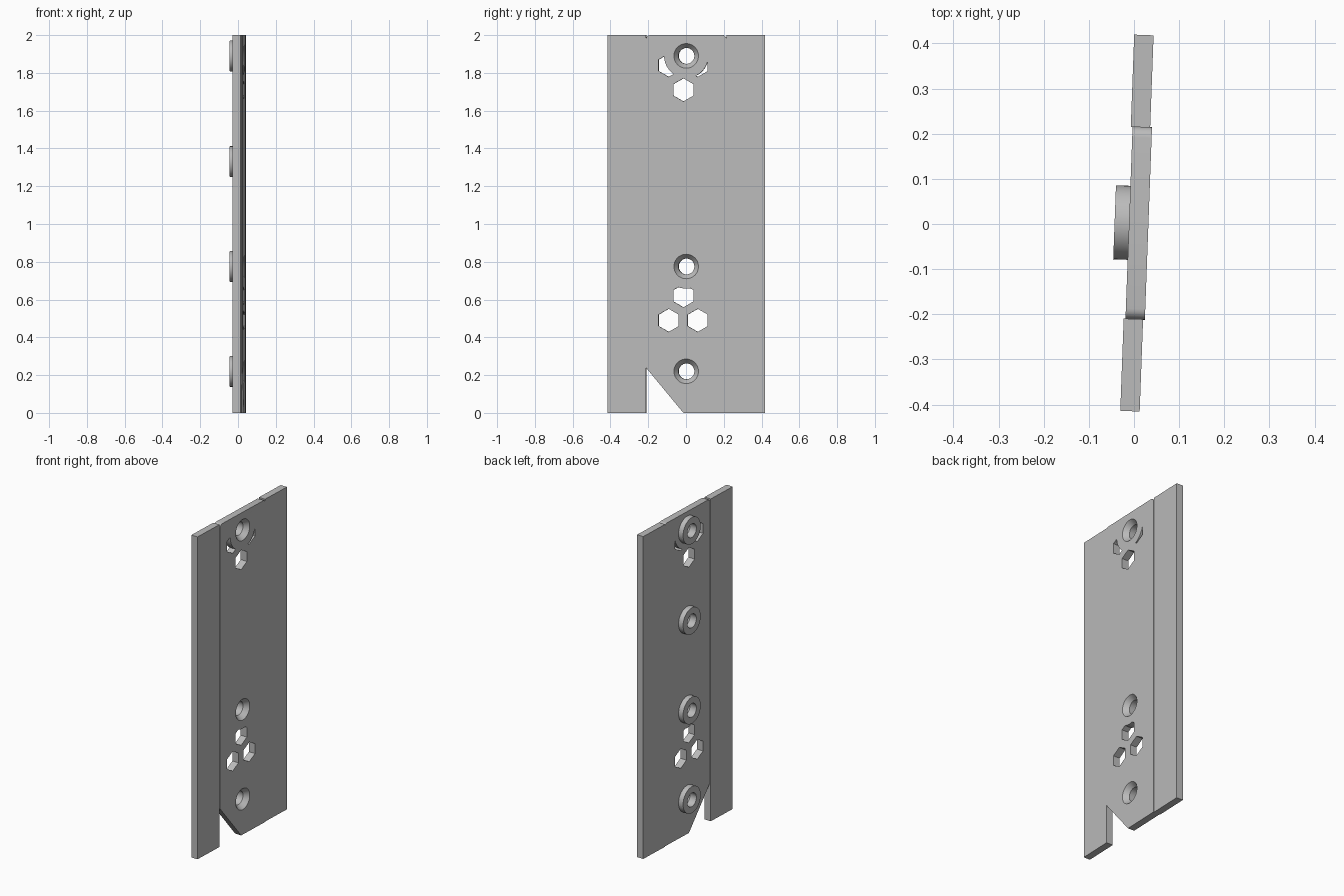
import bpy, bmesh, math
from mathutils import Matrix

if "Cube" in bpy.data.objects:
    bpy.data.objects.remove(bpy.data.objects["Cube"])

THICK = 0.043
HALF = THICK / 2
TILT = Matrix.Translation((0.0065, 0.002, 0)) @ Matrix.Rotation(-0.037, 4, 'Z')
HOLES = (0.22, 0.775, 1.33, 1.89)

grey = bpy.data.materials.new("plain grey")
grey.diffuse_color = (0.5, 0.5, 0.5, 1)
grey.use_nodes = True
grey.node_tree.nodes["Principled BSDF"].inputs["Base Color"].default_value = grey.diffuse_color


def make(name, bm):
    bmesh.ops.recalc_face_normals(bm, faces=bm.faces)
    me = bpy.data.meshes.new(name)
    bm.to_mesh(me)
    bm.free()
    me.materials.append(grey)
    ob = bpy.data.objects.new(name, me)
    bpy.context.collection.objects.link(ob)
    return ob


def prism(name, outline, x0, x1):
    """Extrude a (y, z) outline along x."""
    bm = bmesh.new()
    face = bm.faces.new([bm.verts.new((x0, y, z)) for y, z in outline])
    ext = bmesh.ops.extrude_face_region(bm, geom=[face])['geom']
    bmesh.ops.translate(bm, vec=(x1 - x0, 0, 0),
                        verts=[v for v in ext if isinstance(v, bmesh.types.BMVert)])
    return make(name, bm)


def ring(cy, cz, r, n, start=0.0):
    return [(cy + r * math.cos(start + i * math.tau / n),
             cz + r * math.sin(start + i * math.tau / n)) for i in range(n)]


def lathe(name, z, profile, n=48):
    """Solid of stacked (x, radius) circles around the x direction."""
    bm = bmesh.new()
    rows = [[bm.verts.new((x, y, h)) for y, h in ring(0, z, r, n)] for x, r in profile]
    for a, b in zip(rows, rows[1:]):
        for i in range(n):
            j = (i + 1) % n
            bm.faces.new((a[i], a[j], b[j], b[i]))
    bm.faces.new(rows[0])
    bm.faces.new(rows[-1])
    return make(name, bm)


def boolean(ob, tool, op='DIFFERENCE'):
    mod = ob.modifiers.new("cut", 'BOOLEAN')
    mod.operation, mod.solver, mod.object = op, 'EXACT', tool
    dg = bpy.context.evaluated_depsgraph_get()
    mesh = bpy.data.meshes.new_from_object(ob.evaluated_get(dg))
    ob.modifiers.clear()
    ob.data = mesh
    bpy.data.objects.remove(tool)


# Side strips
strips = [prism(name, [(a, 0), (b, 0), (b, 2), (a, 2)], -HALF, HALF)
          for name, a, b in (("front_strip", -0.417, -0.2125), ("back_strip", 0.2125, 0.417))]

# Centre panel: slanted lower corner, rounded top corners, set slightly proud
W, R = 0.2135, 0.024
outline = [(-0.015, 0), (W, 0)]
for sy, start in ((1, 0), (-1, math.pi / 2)):
    for i in range(7):
        a = start + i * math.pi / 12
        outline.append((sy * (W - R) + R * math.cos(a), 2 - R + R * math.sin(a)))
outline.append((-W, 0.24))
OFF = 0.004
panel = prism("centre_panel", outline, OFF - HALF, OFF + HALF)

# Hexagonal windows, trimmed by the solid zone around each screw hole
for y, z in ((-0.015, 1.71), (-0.093, 1.84), (0.061, 1.84),
             (-0.015, 0.62), (-0.093, 0.49), (0.061, 0.49)):
    cutter = prism("hex_cutter", ring(y, z, 0.061, 6, math.pi / 6), -0.1, 0.1)
    for h in HOLES:
        if math.hypot(y, z - h) < 0.18:
            boolean(cutter, lathe("zone", h, [(-0.2, 0.117), (0.2, 0.117)], 64))
    boolean(panel, cutter)

# Raised bosses on one face, countersunk from the other
for z in HOLES:
    boolean(panel, lathe("boss", z, [(-0.0495, 0.082), (0, 0.082)]), 'UNION')
    face = OFF + HALF
    boolean(panel, lathe("screw_cutter", z, [(-0.1, 0.042), (face - 0.03, 0.042),
                                             (face, 0.065), (face + 0.05, 0.065)]))

# Tilt everything slightly and shade
for ob in strips + [panel]:
    ob.data.transform(TILT)
    bpy.ops.object.select_all(action='DESELECT')
    ob.select_set(True)
    bpy.context.view_layer.objects.active = ob
    bpy.ops.object.shade_smooth_by_angle(angle=math.radians(30))
